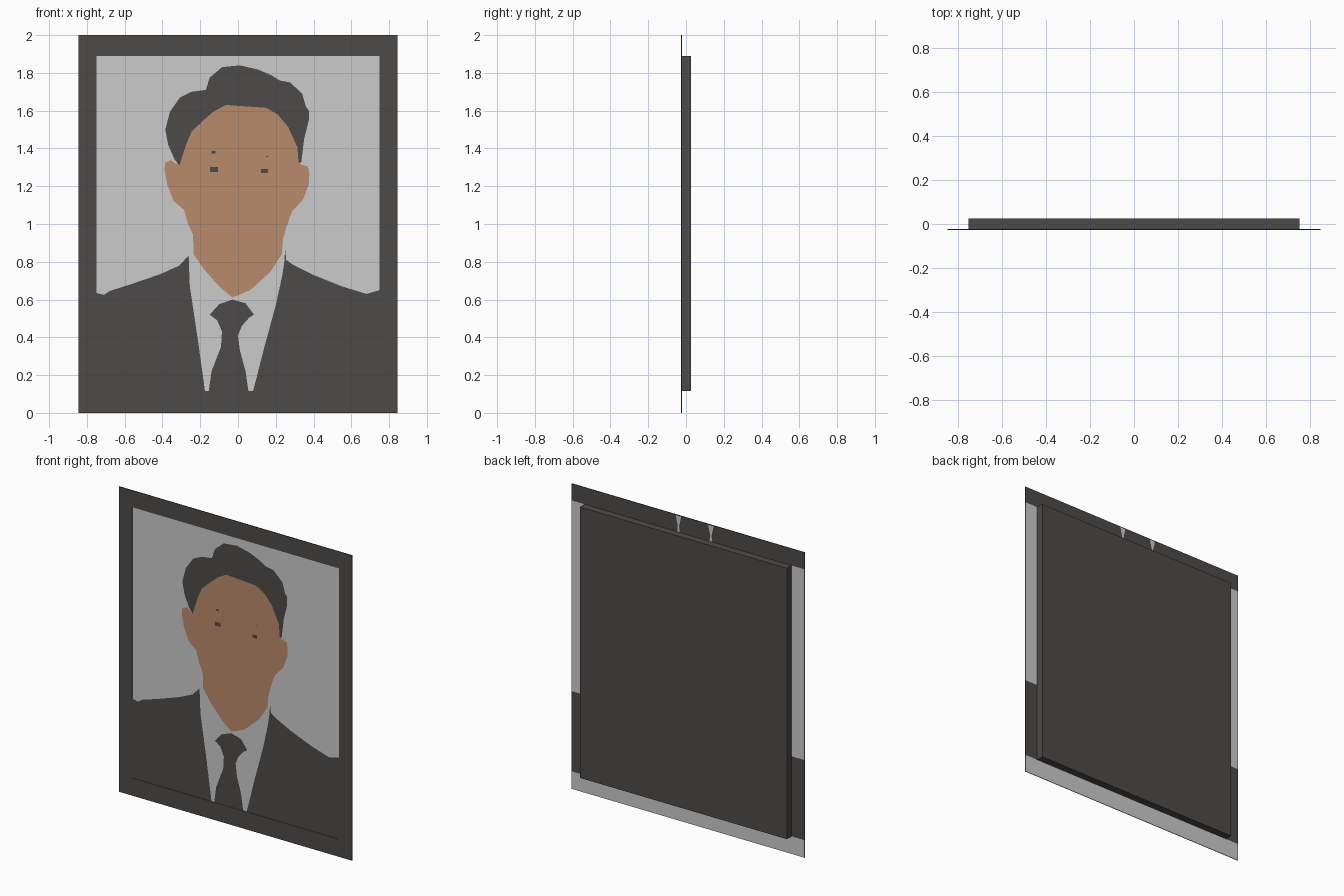
import bpy, bmesh

if "Cube" in bpy.data.objects:
    bpy.data.objects.remove(bpy.data.objects["Cube"])


def material(name, rgb):
    m = bpy.data.materials.new(name)
    m.diffuse_color = (*rgb, 1)
    m.use_nodes = True
    m.node_tree.nodes["Principled BSDF"].inputs["Base Color"].default_value = m.diffuse_color
    return m


DARK = material("charcoal", (0.076, 0.068, 0.067))
LIGHT = material("pale grey", (0.60, 0.60, 0.60))
SKIN = material("skin tan", (0.49, 0.254, 0.150))

W, IW = 0.845, 0.75              # outer and inner half widths
Z0, Z1, TOP = 0.115, 1.89, 2.0   # picture bottom, picture top, frame top
FRONT, BACK = -0.027, 0.026
RIM = -0.0225                    # back of the thin frame
PIC = -0.0235                    # picture surface, slightly recessed


def finish(bm, name, mats):
    me = bpy.data.meshes.new(name)
    bm.to_mesh(me)
    bm.free()
    for m in mats:
        me.materials.append(m)
    ob = bpy.data.objects.new(name, me)
    bpy.context.collection.objects.link(ob)
    return ob


def plate(name, pts, mat, y, side=-1):
    """Flat cut-out shape from an (x, z) outline, facing -y or +y."""
    bm = bmesh.new()
    f = bm.faces.new([bm.verts.new((x, y, z)) for x, z in pts])
    f.normal_update()
    if f.normal.y * side < 0:
        f.normal_flip()
    bmesh.ops.triangulate(bm, faces=[f])
    return finish(bm, name, [mat])


def rect(x, z, w, h):
    return [(x - w / 2, z - h / 2), (x + w / 2, z - h / 2),
            (x + w / 2, z + h / 2), (x - w / 2, z + h / 2)]


# Thin frame: ring of cells extruded back, coloured by height on its rear
bm = bmesh.new()
xs, zs = [-W, -IW, IW, W], [0, Z0, 0.64, Z1, TOP]
grid = [[bm.verts.new((x, FRONT, z)) for x in xs] for z in zs]
for j in range(4):
    for i in range(3):
        if i == 1 and j in (1, 2):
            continue
        bm.faces.new((grid[j][i], grid[j][i + 1], grid[j + 1][i + 1], grid[j + 1][i]))
ext = bmesh.ops.extrude_face_region(bm, geom=bm.faces[:], use_keep_orig=True)
bmesh.ops.translate(bm, vec=(0, RIM - FRONT, 0),
                    verts=[v for v in ext["geom"] if isinstance(v, bmesh.types.BMVert)])
bmesh.ops.recalc_face_normals(bm, faces=bm.faces)
for f in bm.faces:
    z = f.calc_center_median().z
    rear = f.normal.y > 0.5 and (z < Z0 or 0.64 < z < Z1)
    f.material_index = int(rear or z < 0.001)
finish(bm, "frame", [DARK, LIGHT])

# Backing box with pale front as the picture background
bm = bmesh.new()
bmesh.ops.create_cube(bm, size=1)
bmesh.ops.scale(bm, vec=(2 * IW, BACK - PIC, Z1 - Z0), verts=bm.verts)
bmesh.ops.translate(bm, vec=(0, (BACK + PIC) / 2, (Z0 + Z1) / 2), verts=bm.verts)
bm.normal_update()
for f in bm.faces:
    f.material_index = int(f.normal.y < -0.5)
finish(bm, "backing_box", [DARK, LIGHT])

# Portrait layers, each a hair in front of the last
STEP = 0.0005
plate("suit", [(-.75, Z0), (-.75, .635), (-.71, .625), (-.68, .645), (-.57, .68),
               (-.41, .735), (-.31, .78), (-.26, .835), (.25, .86), (.255, .81),
               (.29, .785), (.40, .73), (.55, .67), (.68, .63), (.75, .65),
               (.75, Z0)], DARK, PIC - STEP)
plate("shirt", [(-.262, .87), (-.26, .79), (-.255, .67), (-.21, .37), (-.175, Z0),
                (.08, Z0), (.14, .35), (.20, .57), (.235, .73), (.245, .80),
                (.25, .87)], LIGHT, PIC - 2 * STEP)
plate("tie", [(-.155, Z0), (-.14, .22), (-.09, .35), (-.085, .43), (-.11, .49),
              (-.15, .52), (-.10, .575), (-.03, .60), (.04, .58), (.085, .52),
              (.06, .505), (.02, .46), (0, .41), (.01, .33), (.04, .22),
              (.055, Z0)], DARK, PIC - 3 * STEP)
plate("face", [(-.03, .61), (-.10, .67), (-.18, .76), (-.235, .84), (-.238, .945),
               (-.265, 1.0), (-.285, 1.075), (-.34, 1.12), (-.375, 1.21), (-.39, 1.29),
               (-.385, 1.325), (-.355, 1.338), (-.32, 1.315), (-.30, 1.50), (-.20, 1.65),
               (.20, 1.65), (.30, 1.50), (.33, 1.315), (.37, 1.305), (.378, 1.27),
               (.375, 1.21), (.345, 1.13), (.285, 1.065), (.255, .98), (.238, .917),
               (.232, .84), (.17, .745), (.065, .65)], SKIN, PIC - 4 * STEP)
plate("hair", [(-.31, 1.31), (-.335, 1.34), (-.37, 1.42), (-.385, 1.50), (-.36, 1.595),
               (-.307, 1.67), (-.245, 1.70), (-.17, 1.71), (-.15, 1.775), (-.085, 1.83),
               (.01, 1.84), (.105, 1.818), (.18, 1.786), (.22, 1.76), (.275, 1.75),
               (.34, 1.69), (.36, 1.62), (.375, 1.60), (.375, 1.55), (.35, 1.45),
               (.335, 1.325), (.32, 1.325), (.315, 1.405), (.265, 1.515), (.21, 1.58),
               (.15, 1.615), (-.065, 1.63), (-.13, 1.595), (-.185, 1.547), (-.245, 1.49),
               (-.275, 1.42)], DARK, PIC - 5 * STEP)

# Small eye and brow marks
for name, x, z, w, h in (("left_eye", -.127, 1.288, .04, .025),
                         ("right_eye", .14, 1.28, .035, .022),
                         ("left_brow", -.13, 1.38, .02, .012),
                         ("right_brow", .153, 1.357, .012, .005)):
    plate(name, rect(x, z, w, h), DARK, PIC - 5 * STEP)

# Two tapered pale marks on the rear of the top rail
for name, x in (("rear_mark_left", -.165), ("rear_mark_right", .07)):
    plate(name, [(x - .02, 1.995), (x + .02, 1.995), (x + .005, 1.93), (x + .01, Z1),
                 (x - .01, Z1), (x - .005, 1.93)], LIGHT, RIM + STEP, side=1)
